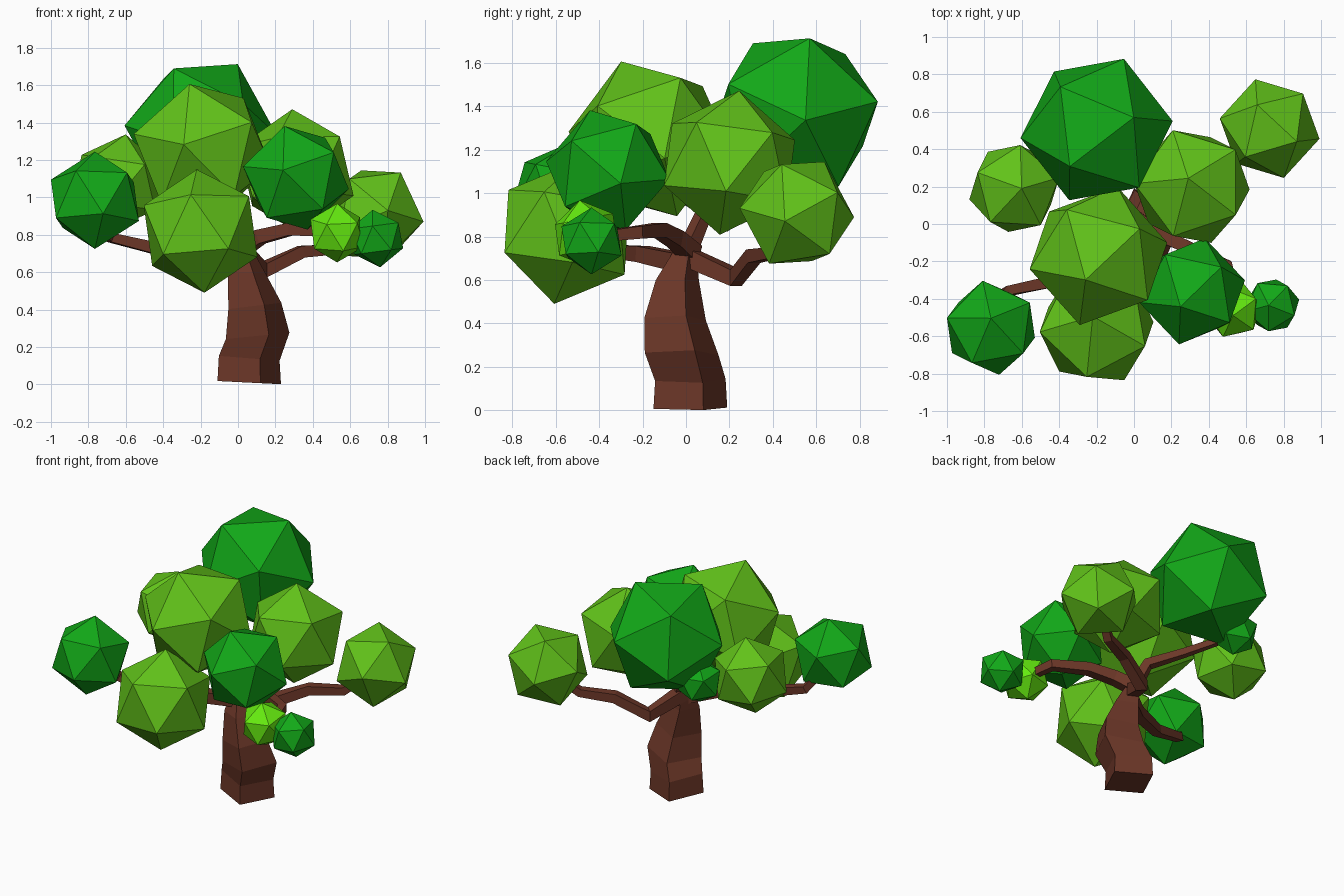
import bpy, bmesh, math
from mathutils import Vector, Matrix

if "Cube" in bpy.data.objects:
    bpy.data.objects.remove(bpy.data.objects["Cube"])


def material(name, rgb):
    m = bpy.data.materials.new(name)
    m.diffuse_color = (*rgb, 1)
    m.use_nodes = True
    m.node_tree.nodes["Principled BSDF"].inputs["Base Color"].default_value = m.diffuse_color
    return m


BARK = material("bark", (0.15, 0.038, 0.021))
DARK = material("dark_leaf", (0.006, 0.39, 0.009))
LIGHT = material("light_leaf", (0.12, 0.54, 0.01))
BRIGHT = material("bright_leaf", (0.13, 0.83, 0.005))


def finish(name, bm, mat):
    bmesh.ops.recalc_face_normals(bm, faces=bm.faces)
    me = bpy.data.meshes.new(name)
    bm.to_mesh(me)
    bm.free()
    me.materials.append(mat)
    ob = bpy.data.objects.new(name, me)
    bpy.context.collection.objects.link(ob)
    return ob


def loft(name, rings):
    """Skin a list of four-cornered rings and cap both ends."""
    bm = bmesh.new()
    vs = [[bm.verts.new(p) for p in ring] for ring in rings]
    for a, b in zip(vs, vs[1:]):
        for i in range(4):
            j = (i + 1) % 4
            bm.faces.new((a[i], a[j], b[j], b[i]))
    bm.faces.new(vs[0])
    bm.faces.new(vs[-1])
    return finish(name, bm, BARK)


# Trunk: twisted square section, (x, y, z, radius, tilt in x)
trunk = [(0.06, 0.02, 0.01, 0.18, -0.05), (0.06, 0.02, 0.14, 0.172, -0.08),
         (0.105, -0.02, 0.26, 0.18, 0.1), (0.09, -0.05, 0.42, 0.15, 0.12),
         (0.045, -0.04, 0.6, 0.105, 0.0), (0.015, 0.0, 0.75, 0.05, 0.0)]
rings = []
for x, y, z, r, tilt in trunk:
    ring = []
    for i in range(4):
        a = math.radians(19.4 + 90 * i)
        dx, dy = r * math.cos(a), r * math.sin(a)
        ring.append((x + dx, y + dy, max(0, z + tilt * dx)))
    rings.append(ring)
loft("trunk", rings)


# Branches: square tubes tapering along a path
def branch(name, pts, r0, r1):
    pts = [Vector(p) for p in pts]
    n = len(pts)
    rings = []
    for k, p in enumerate(pts):
        t = (pts[min(k + 1, n - 1)] - pts[max(k - 1, 0)]).normalized()
        side = t.cross(Vector((0, 0, 1))).normalized()
        up = side.cross(t)
        r = r0 + (r1 - r0) * k / (n - 1)
        rings.append([p + r * (sx * side + sz * up)
                      for sx, sz in ((1, 1), (-1, 1), (-1, -1), (1, -1))])
    loft(name, rings)


branch("branch_back_right", [(0.02, 0.0, 0.71), (0.13, 0.23, 0.61), (0.34, 0.31, 0.71),
                             (0.55, 0.4, 0.725), (0.7, 0.5, 0.85)], 0.042, 0.022)
branch("branch_left", [(0.02, -0.02, 0.68), (-0.2, -0.2, 0.72), (-0.45, -0.31, 0.73),
                       (-0.68, -0.36, 0.785), (-0.77, -0.5, 0.93)], 0.042, 0.02)
branch("branch_front_right", [(0.01, 0.03, 0.72), (0.12, -0.05, 0.79), (0.28, -0.12, 0.83),
                              (0.5, -0.22, 0.82), (0.55, -0.4, 0.8), (0.72, -0.44, 0.78)],
       0.042, 0.02)
branch("branch_back_left", [(0.01, 0.0, 0.72), (-0.05, 0.08, 0.9), (-0.2, 0.25, 0.96),
                            (-0.44, 0.47, 1.08)], 0.035, 0.018)


# Leaf clumps: icosahedra aimed by one corner and a neighbouring corner
def clump(name, mat, c, r, v1, v2):
    z = Vector(v1).normalized()
    y = z.cross(Vector(v2)).normalized()
    x = y.cross(z)
    rot = Matrix((x, y, z)).transposed().to_4x4()
    bm = bmesh.new()
    bmesh.ops.create_icosphere(bm, subdivisions=1, radius=r,
                               matrix=Matrix.Translation(c) @ rot)
    finish(name, bm, mat)


for args in (
    ("leaves_top_back", DARK, (-0.2, 0.505, 1.36), 0.41, (0.2, 0.065, 0.355), (-0.12, -0.18, 0.335)),
    ("leaves_centre", LIGHT, (-0.19, -0.17, 1.25), 0.385, (-0.07, -0.13, 0.36), (-0.1, -0.37, 0.03)),
    ("leaves_front", LIGHT, (-0.2, -0.55, 0.82), 0.335, (0.02, -0.055, -0.32), (0.3, 0.03, -0.12)),
    ("leaves_left_front", DARK, (-0.765, -0.555, 0.985), 0.265, (0, -0.05, -0.255), (0.23, -0.05, -0.1)),
    ("leaves_right_front", DARK, (0.31, -0.36, 1.105), 0.295, (-0.06, -0.08, 0.27), (-0.07, -0.28, 0.05)),
    ("leaves_right", LIGHT, (0.31, 0.2, 1.14), 0.335, (-0.02, 0.045, 0.335), (0.25, 0.22, 0.19)),
    ("leaves_right_back", LIGHT, (0.725, 0.51, 0.91), 0.275, (-0.065, 0.125, 0.23), (0.14, -0.065, 0.22)),
    ("leaves_left", LIGHT, (-0.64, 0.19, 1.08), 0.26, (0.04, 0, 0.26), (0.03, 0.24, 0.1)),
    ("leaves_small_bright", BRIGHT, (0.53, -0.46, 0.81), 0.16, (0, -0.03, 0.16), (0.1, -0.1, 0.07)),
    ("leaves_small_right", DARK, (0.74, -0.435, 0.78), 0.155, (-0.02, 0, 0.155), (-0.02, -0.14, 0.06)),
    ("leaves_small_back", DARK, (-0.44, 0.48, 1.1), 0.155, (0, 0.02, 0.155), (-0.1, 0.1, 0.07)),
):
    clump(*args)
